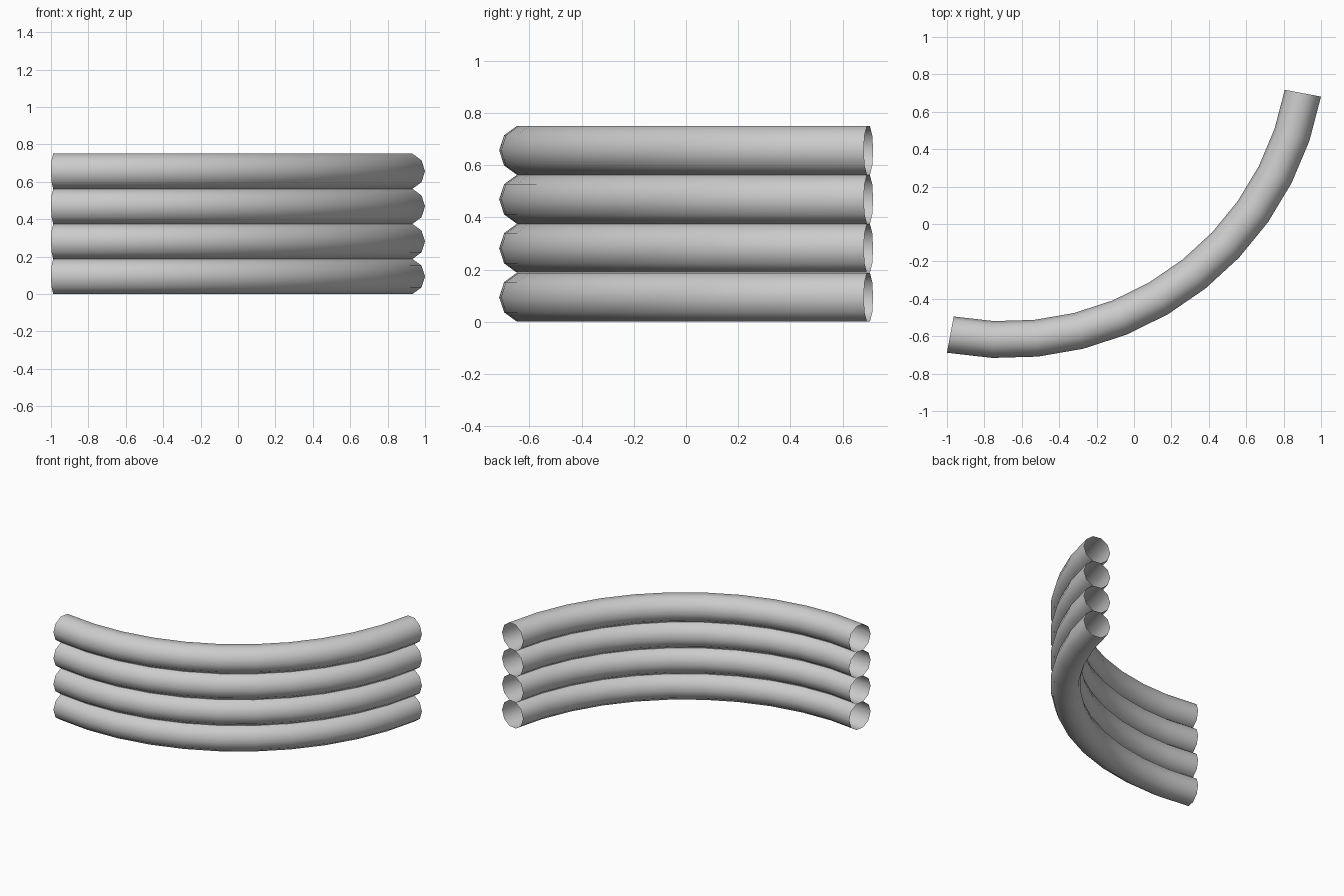
import bpy, bmesh
from math import sin, cos, radians, tau

if "Cube" in bpy.data.objects:
    bpy.data.objects.remove(bpy.data.objects["Cube"])

SEGMENTS, SIDES = 11, 10           # steps along the bend, sides of the tube
TUBE_R, BEND_R = 0.0986, 1.6155
CX, CY = -0.685, 0.9965            # centre of the bend
START, SWEEP = radians(-100.6), radians(90)
PITCH = 0.1876                     # one tube height


def curved_tube(name, z):
    """Open-ended tube swept around a quarter circle."""
    bm = bmesh.new()
    rings = []
    for i in range(SEGMENTS + 1):
        a = START + SWEEP * i / SEGMENTS
        ring = []
        for j in range(SIDES):
            t = tau * j / SIDES
            r = BEND_R + TUBE_R * cos(t)
            ring.append(bm.verts.new((CX + r * cos(a), CY + r * sin(a),
                                      z + TUBE_R * sin(t))))
        rings.append(ring)
    for r0, r1 in zip(rings, rings[1:]):
        for j in range(SIDES):
            k = (j + 1) % SIDES
            f = bm.faces.new((r0[j], r1[j], r1[k], r0[k]))
            f.smooth = True
    # Outward normals
    bm.normal_update()
    f = next(iter(bm.faces))
    axis_a = START + SWEEP * 0.5 / SEGMENTS
    c = f.calc_center_median()
    out = (c.x - CX - BEND_R * cos(axis_a), c.y - CY - BEND_R * sin(axis_a), c.z - z)
    if sum(n * o for n, o in zip(f.normal, out)) < 0:
        bmesh.ops.reverse_faces(bm, faces=bm.faces[:])
    mesh = bpy.data.meshes.new(name)
    bm.to_mesh(mesh)
    bm.free()
    obj = bpy.data.objects.new(name, mesh)
    bpy.context.collection.objects.link(obj)


# Stack of four identical tubes
for n in range(4):
    curved_tube(f"curved_pipe_{n + 1}", PITCH * (n + 0.5))
